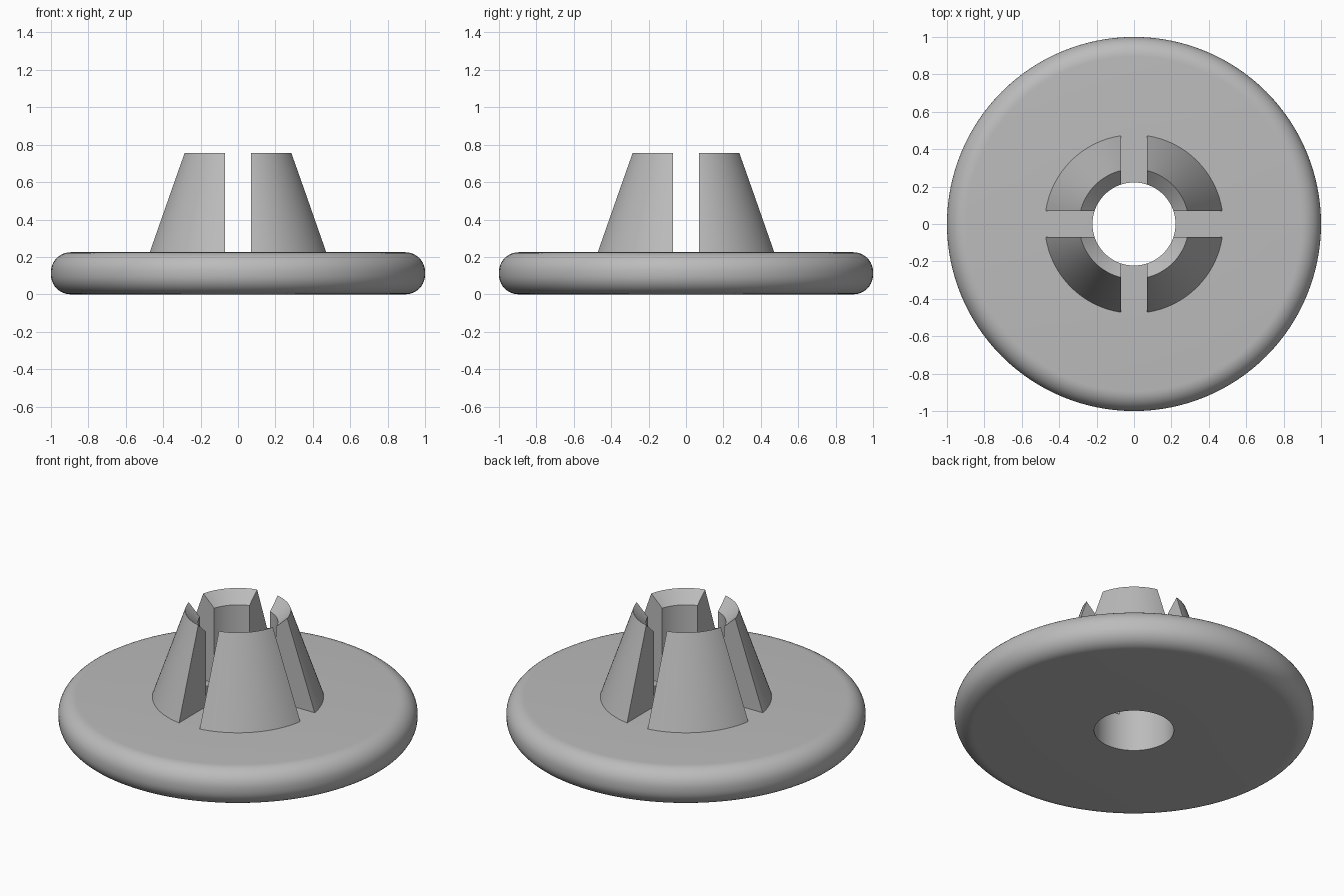
import bpy, bmesh, math
from mathutils import Matrix, Vector

if "Cube" in bpy.data.objects:
    bpy.data.objects.remove(bpy.data.objects["Cube"], do_unlink=True)

SEGMENTS = 128
BORE, DISC_TOP, FILLET = 0.222, 0.225, 0.105
PRONG_TOP, HALF_SLOT = 0.755, 0.07

grey = bpy.data.materials.new("plain grey")
grey.use_nodes = True
grey.diffuse_color = (0.5, 0.5, 0.5, 1)
grey.node_tree.nodes["Principled BSDF"].inputs["Base Color"].default_value = (0.5, 0.5, 0.5, 1)


def lathe(profile):
    """Turn a closed (radius, height) profile around the z axis."""
    bm = bmesh.new()
    rings = []
    for i in range(SEGMENTS):
        a = math.tau * i / SEGMENTS
        rings.append([bm.verts.new((r * math.cos(a), r * math.sin(a), z)) for r, z in profile])
    n = len(profile)
    for i, ring in enumerate(rings):
        after = rings[(i + 1) % SEGMENTS]
        for j in range(n):
            k = (j + 1) % n
            bm.faces.new((ring[j], after[j], after[k], ring[k]))
    return bm


def finish(bm, name):
    bmesh.ops.recalc_face_normals(bm, faces=bm.faces[:])
    mesh = bpy.data.meshes.new(name)
    bm.to_mesh(mesh)
    bm.free()
    mesh.materials.append(grey)
    obj = bpy.data.objects.new(name, mesh)
    bpy.context.collection.objects.link(obj)
    bpy.ops.object.select_all(action='DESELECT')
    obj.select_set(True)
    bpy.context.view_layer.objects.active = obj
    bpy.ops.object.shade_smooth_by_angle(angle=math.radians(30))
    return obj


# Round-edged disc with a central bore
def fillet(z, start):
    steps = 10
    for i in range(steps + 1):
        a = math.radians(start + 90 * i / steps)
        yield 1 - FILLET + FILLET * math.cos(a), z + FILLET * math.sin(a)


disc_profile = [(BORE, 0), *fillet(FILLET, -90), *fillet(DISC_TOP - FILLET, 0), (BORE, DISC_TOP)]
finish(lathe(disc_profile), "disc")

# Tapered prongs: one quarter of a chamfered cone, trimmed to the slots
prong_profile = [(BORE, DISC_TOP), (0.477, DISC_TOP), (0.294, PRONG_TOP), (BORE, 0.685)]
for index, side in enumerate(("back_left", "back_right", "front_right", "front_left")):
    bm = lathe(prong_profile)
    for axis in (Vector((1, 0, 0)), Vector((0, 1, 0))):
        bmesh.ops.bisect_plane(bm, geom=bm.verts[:] + bm.edges[:] + bm.faces[:], dist=1e-5,
                               plane_co=axis * HALF_SLOT, plane_no=axis, clear_inner=True)
        bmesh.ops.holes_fill(bm, edges=[e for e in bm.edges if e.is_boundary], sides=0)
    bm.transform(Matrix.Rotation(math.pi / 2 * index, 4, 'Z'))
    finish(bm, side + "_prong")
